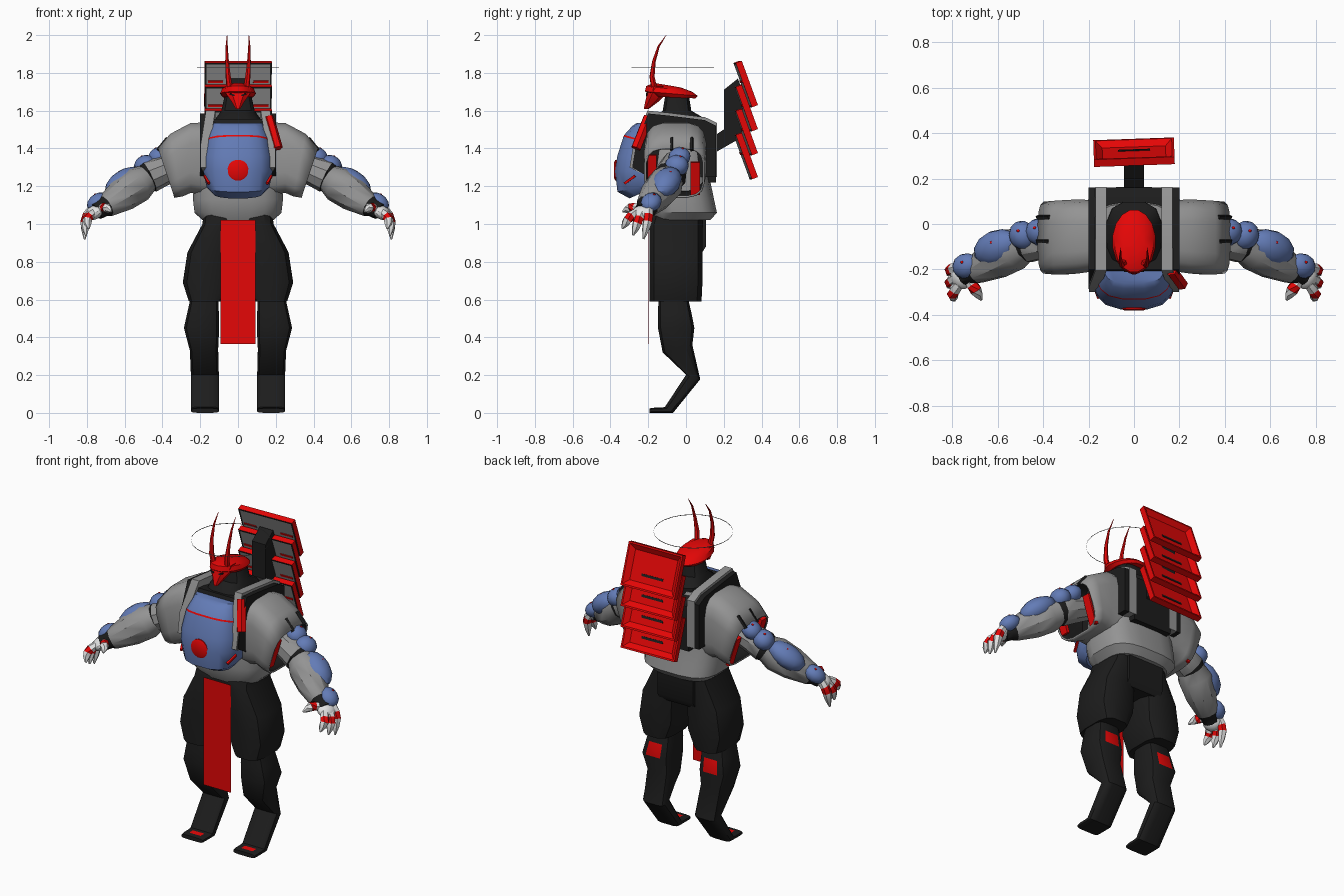
import bpy, bmesh, math
from mathutils import Vector, Matrix

if "Cube" in bpy.data.objects:
    bpy.data.objects.remove(bpy.data.objects["Cube"])

COLOURS = {"grey": (0.295, 0.295, 0.295), "black": (0.012, 0.012, 0.012), "red": (0.78, 0.002, 0.002),
           "blue": (0.125, 0.2, 0.47), "white": (0.75, 0.75, 0.75)}
MATS = {}
for cname, rgb in COLOURS.items():
    MATS[cname] = bpy.data.materials.new(cname)
    MATS[cname].diffuse_color = (*rgb, 1)


def finish(name, bm, mats, mirror=False, angle=35):
    bmesh.ops.recalc_face_normals(bm, faces=bm.faces[:])
    me = bpy.data.meshes.new(name)
    bm.to_mesh(me)
    bm.free()
    for m in mats:
        me.materials.append(MATS[m])
    me.shade_smooth()
    me.set_sharp_from_angle(angle=math.radians(angle))
    ob = bpy.data.objects.new(name, me)
    bpy.context.collection.objects.link(ob)
    if mirror:
        ob.modifiers.new("mirror", "MIRROR").use_mirror_merge = False
    return ob


def loft(name, rings, mats, n=12, e=1.0, mirror=False, caps=(True, True), segs=None, rule=None):
    """Skin of rings (centre, u axis, v axis); e below 1 squares the section."""
    bm = bmesh.new()
    loops = []
    for c, u, v in rings:
        loop = []
        for i in range(n):
            a = 2 * math.pi * (i + 0.5) / n
            p, q = (math.copysign(abs(t) ** e, t) for t in (math.cos(a), math.sin(a)))
            loop.append(bm.verts.new(Vector(c) + Vector(u) * p + Vector(v) * q))
        loops.append(loop)
    for k in range(len(loops) - 1):
        for i in range(n):
            j = (i + 1) % n
            f = bm.faces.new((loops[k][i], loops[k][j], loops[k + 1][j], loops[k + 1][i]))
            f.material_index = segs[k] if segs else 0
    if caps[0]:
        bm.faces.new(loops[0])
    if caps[1]:
        bm.faces.new(loops[-1]).material_index = segs[-1] if segs else 0
    bmesh.ops.recalc_face_normals(bm, faces=bm.faces[:])
    if rule:
        for f in bm.faces:
            f.material_index = rule(f.calc_center_median(), f.normal)
    return finish(name, bm, mats, mirror)


def path(name, pts, radii, mats, n=8, segs=None, mirror=True):
    """Round limb along points."""
    pts = [Vector(p) for p in pts]
    rings = []
    for i, p in enumerate(pts):
        d = (pts[min(i + 1, len(pts) - 1)] - pts[max(i - 1, 0)]).normalized()
        u = d.cross(Vector((0.3, 1, 0.2))).normalized()
        rings.append((p, u * radii[i], u.cross(d) * radii[i]))
    return loft(name, rings, mats, n=n, segs=segs, mirror=mirror)


def flat(rows):
    """Horizontal rings from (z, x centre, half x, y min, y max)."""
    return [((x, (a + b) / 2, z), (hx, 0, 0), (0, (b - a) / 2, 0)) for z, x, hx, a, b in rows]


def prism(name, yz, x0, x1, mat, mirror=False):
    bm = bmesh.new()
    f = bm.faces.new([bm.verts.new((x0, y, z)) for y, z in yz])
    ext = bmesh.ops.extrude_face_region(bm, geom=[f])["geom"]
    bmesh.ops.translate(bm, vec=(x1 - x0, 0, 0), verts=[g for g in ext if isinstance(g, bmesh.types.BMVert)])
    return finish(name, bm, [mat], mirror)


def blob(name, c, size, d, mat, mirror=True):
    """Ellipsoid with its long axis along d."""
    bm = bmesh.new()
    q = Vector(d).to_track_quat("X", "Z").to_matrix().to_4x4()
    bmesh.ops.create_uvsphere(bm, u_segments=12, v_segments=7, radius=1,
                              matrix=Matrix.Translation(c) @ q @ Matrix.Diagonal((*size, 1)))
    return finish(name, bm, [mat], mirror)


def box(name, m, centre, size, mat, mirror=False):
    bm = bmesh.new()
    bmesh.ops.create_cube(bm, size=1, matrix=m @ Matrix.Translation(centre) @ Matrix.Diagonal((*size, 1)))
    return finish(name, bm, [mat], mirror)


I = Matrix.Identity(4)

# legs: thighs, bent shins with feet, pelvis, front cloth
loft("thigh", flat([(1.05, .10, .085, -.18, .09), (1.0, .105, .085, -.195, .09), (.85, .15, .12, -.197, .09),
                    (.69, .165, .13, -.197, .09), (.59, .172, .09, -.197, .085)]), ["black"], e=.6, mirror=True)


def shin_colour(c, nrm):
    knee = .46 < c.z < .53 and nrm.y > .8
    toe = nrm.z > .8 and -.165 < c.y < -.125
    return 1 if (knee or toe) and abs(c.x - .185) < .04 else 0


loft("shin_and_foot", [((x, y, z), (hx, 0, 0), (0, vy, vz)) for x, y, z, hx, vy, vz in [
    (.175, -.07, .64, .07, .075, 0), (.185, -.06, .53, .085, .09, 0), (.193, -.052, .45, .095, .098, 0),
    (.18, -.045, .34, .076, .08, .02), (.175, .038, .19, .075, .038, -.012), (.175, -.09, .016, .075, .022, -.016),
    (.175, -.125, .014, .075, .004, -.014), (.175, -.165, .014, .075, 0, -.014),
    (.175, -.192, .012, .072, 0, -.012)]], ["black", "red"], e=.5, mirror=True, rule=shin_colour)
prism("pelvis", [(-.17, 1.06), (.105, 1.06), (.105, .88), (.08, .84), (-.17, .84)], -.12, .12, "black")
box("front_cloth", I, (0, -.2, .693), (.185, .001, .655), "red")

# torso and open sleeves with dark inside and red trim
loft("torso", flat([(1.02, 0, .19, -.18, .13), (1.06, 0, .232, -.2, .165), (1.13, 0, .24, -.215, .15),
                    (1.25, 0, .235, -.21, .125), (1.45, 0, .21, -.2, .115), (1.54, 0, .17, -.17, .09)]),
     ["grey"], n=20, e=.65)
sleeve = loft("sleeve", [((.14, -.05, 1.34), (0, .155, 0), (0, 0, .2)),
                         ((.25, -.055, 1.35), (0, .165, 0), (0, 0, .187)),
                         ((.325, -.06, 1.312), (0, .165, 0), (.034, 0, .167)),
                         ((.38, -.06, 1.27), (0, .16, 0), (.044, 0, .133))],
              ["grey", "black"], n=16, e=.55, mirror=True, caps=(True, False))
sol = sleeve.modifiers.new("lining", "SOLIDIFY")
sol.thickness, sol.offset, sol.material_offset = .01, -1, 1
tilt = Matrix.Translation((.365, 0, 1.27)) @ Matrix.Rotation(.3, 4, "Y")
box("trim_front", tilt, (0, -.18, .01), (.02, .05, .18), "red", True)
box("trim_back", tilt, (0, .05, -.03), (.02, .05, .18), "red", True)
for y in (.03, -.075):
    path("sleeve_clip", [(.372, y, 1.455), (.425, y, 1.39)], [.011, .011], ["black"], n=4)

# vest, flared straps, neck
VEST = [(-.2, 1.585), (-.1, 1.575), (.1, 1.55), (.16, 1.52), (.16, 1.25), (-.2, 1.25), (-.285, 1.3), (-.265, 1.42)]
prism("vest", [(y, z - .03) for y, z in VEST], -.13, .13, "black")
prism("vest_edge", VEST, .168, .2, "black", True)
strap = prism("strap", [(y * 1.02, z + (.015 if z > 1.5 else 0)) for y, z in VEST], .12, .17, "grey", True)
for v in strap.data.vertices:
    if v.co.y < -.22:
        v.co += Vector((.028, -.008, 0))
loft("neck", flat([(1.5, 0, .13, -.22, .1), (1.56, 0, .12, -.18, .1), (1.6, 0, .09, -.125, .03),
                   (1.69, 0, .07, -.11, .015)]), ["black"], e=.7)

# chest shell with red seam, corner marks and disc
loft("chest_shell", [((0, -.2, z), (hx, 0, 0), (0, -d, r)) for z, hx, d, r in [
    (1.18, .14, .10, -.045), (1.205, .168, .165, -.035), (1.28, .186, .178, 0), (1.35, .184, .166, .01),
    (1.428, .168, .133, .035), (1.437, .166, .129, .035), (1.5, .143, .085, .02), (1.535, .13, .06, 0)]],
     ["blue", "red"], n=16, e=.7, segs=[0, 0, 0, 0, 1, 0, 0])
path("chest_mark", [(.176, -.27, 1.255), (.155, -.325, 1.215)], [.009, .009], ["red"], n=4)
loft("chest_disc", [((0, y, 1.285), (r, 0, 0), (0, 0, r)) for y, r in [(-.35, .056), (-.374, .056), (-.38, .045)]],
     ["red"], n=16)
path("shoulder_canister", [(.163, -.2, 1.565), (.21, -.265, 1.40)], [.028, .028], ["red"], n=6, mirror=False)

# helmet, mask, eyes, horns, halo
loft("helmet", [((0, -.078 + s, z), (hx, 0, 0), (0, hy, t)) for z, s, hx, hy, t in [
    (1.67, .015, .08, .115, -.005), (1.69, 0, .096, .142, -.012), (1.715, -.01, .085, .125, -.016),
    (1.735, -.02, .045, .07, -.012)]], ["red"], n=16)
loft("mask", flat([(1.73, 0, .075, -.195, -.1), (1.69, 0, .068, -.208, -.1), (1.65, 0, .038, -.218, -.14),
                   (1.61, 0, .012, -.224, -.195)]), ["red"], n=8, e=.8)
box("eye", Matrix.Translation((.03, -.207, 1.685)) @ Matrix.Rotation(-.4, 4, "Y"), (0, 0, 0), (.028, .008, .008),
    "black", True)
path("horn", [(.042, -.165, 1.70), (.052, -.18, 1.78), (.058, -.17, 1.86), (.06, -.145, 1.94), (.058, -.105, 2.0)],
     [.017, .014, .01, .006, .001], ["red"], n=6)
loft("halo", [((0, -.07, z), (.22, 0, 0), (0, .22, 0)) for z in (1.828, 1.832)], ["grey"], n=24,
     caps=(False, False))

# back post and four louvre panels
prism("back_post", [(.14, 1.37), (.28, 1.45), (.3, 1.5), (.3, 1.7), (.275, 1.77), (.2, 1.71), (.2, 1.5), (.14, 1.46)],
      -.045, .045, "black")
for k in range(4):
    m = (Matrix.Translation((0, .316, 1.741 - .127 * k)) @ Matrix.Rotation(.035, 4, "Z")
         @ Matrix.Rotation(.35, 4, "X"))
    bm = bmesh.new()
    bmesh.ops.create_cube(bm, size=1, matrix=Matrix.Diagonal((.355, .034, .25, 1)))
    bm.faces.ensure_lookup_table()
    back = max(bm.faces, key=lambda f: f.normal.y)
    front = min(bm.faces, key=lambda f: f.normal.y)
    for f in bmesh.ops.inset_region(bm, faces=[front], thickness=.014)["faces"]:
        f.material_index = 2
    front.material_index = 1
    bmesh.ops.inset_region(bm, faces=[back], thickness=.014)
    bmesh.ops.inset_region(bm, faces=[back], thickness=.04, depth=-.024)
    bmesh.ops.transform(bm, matrix=m, verts=bm.verts[:])
    finish("louvre_panel", bm, ["red", "grey", "black"], angle=20)
    box("louvre_slot", m, (0, -.006, -.042), (.14, .004, .014), "black")
    for s in (-1, 1):
        box("louvre_mark", m, (s * .12, -.018, .02), (.08, .006, .012), "red")

# arms with blue plates
path("arm", [(.3, -.06, 1.32), (.40, -.075, 1.28), (.47, -.085, 1.25), (.485, -.09, 1.24), (.53, -.11, 1.21),
             (.61, -.155, 1.155), (.70, -.205, 1.095), (.72, -.216, 1.085), (.75, -.23, 1.065)],
     [.07, .08, .087, .078, .097, .09, .062, .05, .045], ["grey", "black"], n=10, segs=[0, 0, 1, 0, 0, 0, 1, 1])
ALONG = Vector((.37, -.16, -.26)).normalized()
OUT = Vector((.35, .35, .85)).normalized()
for c, size in [((.42, -.035, 1.355), (.06, .06, .05)), ((.49, -.05, 1.308), (.062, .066, .056)),
                ((.605, -.105, 1.22), (.118, .078, .064)), ((.74, -.185, 1.115), (.066, .056, .046))]:
    blob("arm_plate", c, size, ALONG, "blue")
    blob("plate_stud", Vector(c) + OUT * size[2], (.007, .007, .006), ALONG, "red")

# hands: palm and banded claw fingers
blob("palm", (.762, -.235, 1.06), (.05, .055, .035), ALONG, "white")
for a, b, c in [((.775, -.195, 1.08), (.808, -.2, 1.03), (.812, -.225, .92)),
                ((.778, -.23, 1.065), (.81, -.255, 1.015), (.805, -.28, .94)),
                ((.77, -.265, 1.06), (.80, -.305, 1.03), (.79, -.338, .975)),
                ((.73, -.24, 1.08), (.70, -.285, 1.09), (.672, -.335, 1.065))]:
    a, b, c = Vector(a), Vector(b), Vector(c)
    path("finger", [a, b.lerp(a, .35), b.lerp(c, .15), b.lerp(c, .55), c], [.022, .026, .026, .02, .005],
         ["white", "red"], n=6, segs=[0, 1, 0, 0])

for m in bpy.data.materials:
    if m.users and not m.is_grease_pencil:
        m.use_nodes = True
        m.node_tree.nodes["Principled BSDF"].inputs["Base Color"].default_value = m.diffuse_color
